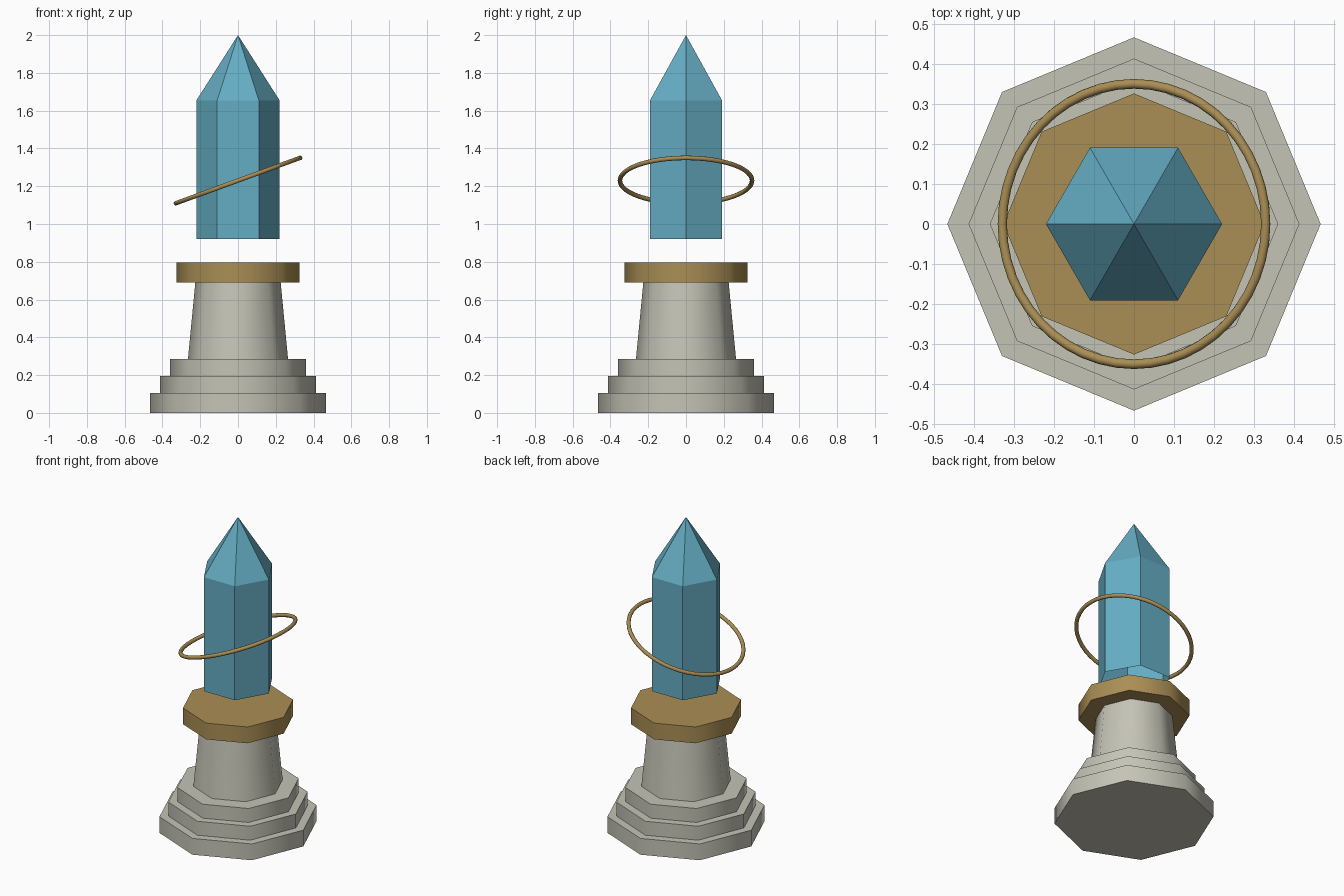
import bpy, bmesh, math

if "Cube" in bpy.data.objects:
    bpy.data.objects.remove(bpy.data.objects["Cube"])


def material(name, rgb):
    m = bpy.data.materials.new(name)
    m.diffuse_color = (*rgb, 1.0)
    m.use_nodes = True
    m.node_tree.nodes["Principled BSDF"].inputs["Base Color"].default_value = m.diffuse_color
    return m


stone = material("stone", (0.56, 0.55, 0.47))
gold = material("gold", (0.40, 0.27, 0.09))
blue = material("blue_crystal", (0.13, 0.42, 0.55))


def finish(obj, mat, smooth_angle):
    obj.data.materials.append(mat)
    if smooth_angle:
        bpy.ops.object.select_all(action='DESELECT')
        obj.select_set(True)
        bpy.context.view_layer.objects.active = obj
        bpy.ops.object.shade_smooth_by_angle(angle=math.radians(smooth_angle))


def prism(name, sides, profile, mat, smooth_angle=0, bottom=True):
    """Stack polygon rings (radius, z); radius 0 makes a point."""
    bm = bmesh.new()
    rings = []
    for r, z in profile:
        n = sides if r > 0 else 1
        rings.append([bm.verts.new((r * math.cos(2 * math.pi * i / sides),
                                    r * math.sin(2 * math.pi * i / sides), z))
                      for i in range(n)])
    for low, high in zip(rings, rings[1:]):
        for i in range(sides):
            j = (i + 1) % sides
            if len(high) == 1:
                bm.faces.new((low[i], low[j], high[0]))
            else:
                bm.faces.new((low[i], low[j], high[j], high[i]))
    if bottom:
        bm.faces.new(rings[0][::-1])
    if len(rings[-1]) > 1:
        bm.faces.new(rings[-1])
    mesh = bpy.data.meshes.new(name)
    bm.to_mesh(mesh)
    bm.free()
    obj = bpy.data.objects.new(name, mesh)
    bpy.context.collection.objects.link(obj)
    finish(obj, mat, smooth_angle)
    return obj


# Stepped octagonal base
tiers = [(0.466, 0.0, 0.105), (0.413, 0.105, 0.195), (0.36, 0.195, 0.285)]
for i, (r, z0, z1) in enumerate(tiers):
    prism(f"base_step_{i + 1}", 8, [(r, z0), (r, z1)], stone, 50)

# Tapered pedestal column and gold collar
prism("column", 8, [(0.265, 0.285), (0.226, 0.69)], stone, 50)
prism("collar", 8, [(0.326, 0.69), (0.326, 0.795)], gold, 50)

# Floating crystal, open underneath
prism("crystal", 6, [(0.22, 0.92), (0.22, 1.655), (0, 2.0)], blue, bottom=False)

# Tilted ring around the crystal
bpy.ops.mesh.primitive_torus_add(major_radius=0.35, minor_radius=0.012,
                                 major_segments=48, minor_segments=10,
                                 location=(0, 0, 1.23), rotation=(0, -0.35, 0))
ring = bpy.context.object
ring.name = "ring"
finish(ring, gold, 60)
